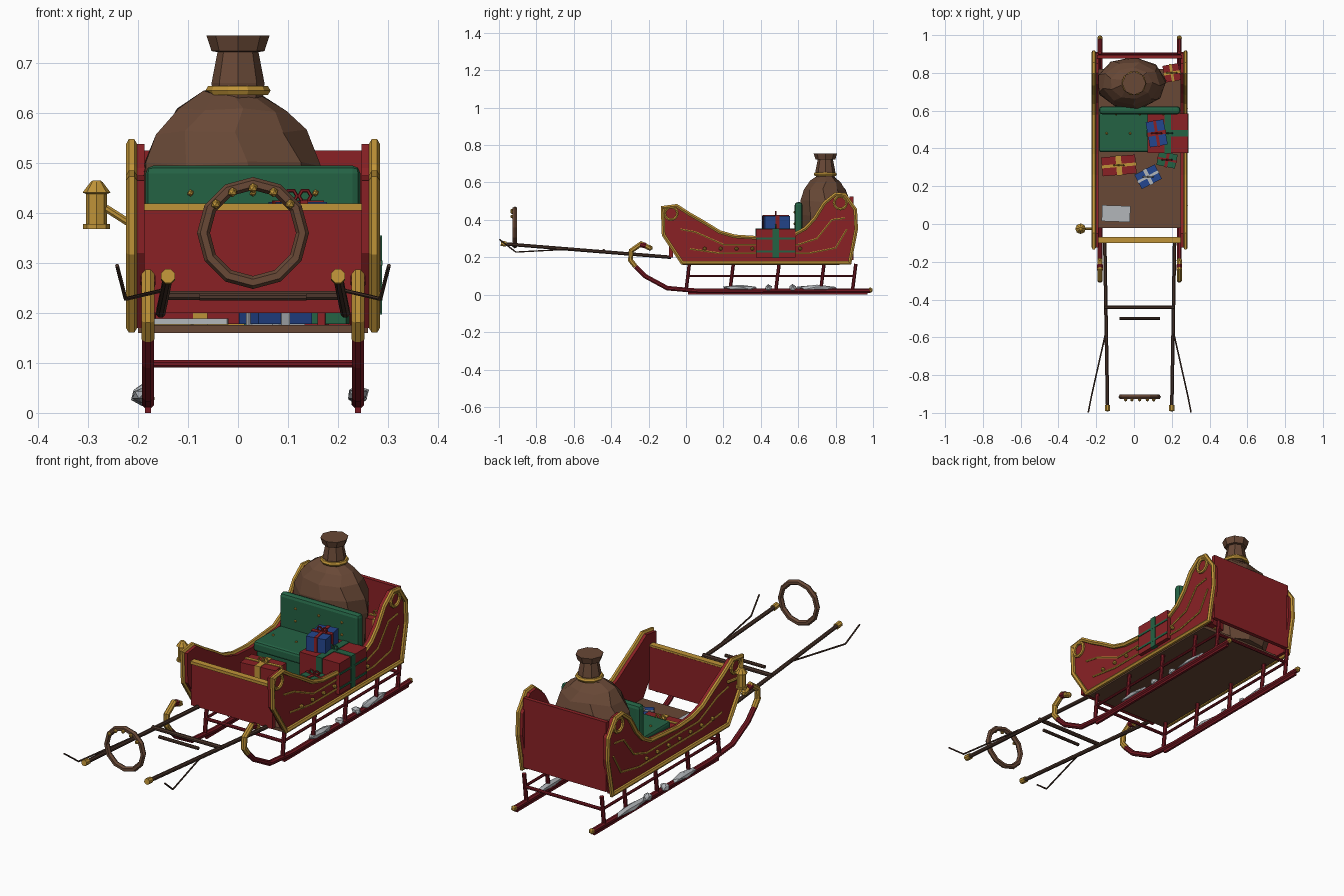
import bpy, bmesh, math, random
from mathutils import Vector, Matrix

if "Cube" in bpy.data.objects:
    bpy.data.objects.remove(bpy.data.objects["Cube"])

random.seed(3)
CX = 0.03  # centre line of the sleigh


def mat(name, r, g, b):
    m = bpy.data.materials.new(name)
    lin = [((c / 255 + 0.055) / 1.055) ** 2.4 for c in (r, g, b)]
    m.diffuse_color = (*lin, 1)
    m.use_nodes = True
    m.node_tree.nodes["Principled BSDF"].inputs["Base Color"].default_value = m.diffuse_color
    return m


RED = mat("red paint", 138, 33, 37)
DARKRED = mat("runner red", 118, 24, 34)
GOLD = mat("gold", 192, 148, 56)
BROWN = mat("brown wood", 104, 72, 54)
DARK = mat("dark wood", 76, 54, 44)
GREEN = mat("green cloth", 36, 98, 68)
BLUE = mat("blue paper", 36, 70, 142)
GREY = mat("pale grey", 178, 182, 186)


def make(name, bm, m):
    bmesh.ops.recalc_face_normals(bm, faces=bm.faces)
    me = bpy.data.meshes.new(name)
    bm.to_mesh(me)
    bm.free()
    me.materials.append(m)
    ob = bpy.data.objects.new(name, me)
    bpy.context.collection.objects.link(ob)
    return ob


def box(name, c, size, m, rot=0, bevel=0):
    bm = bmesh.new()
    bmesh.ops.create_cube(bm, size=1, matrix=Matrix.Translation(c) @ Matrix.Rotation(math.radians(rot), 4, 'Z')
                          @ Matrix.Diagonal((*size, 1)))
    ob = make(name, bm, m)
    if bevel:
        b = ob.modifiers.new("round", 'BEVEL')
        b.width, b.segments = bevel, 2
    return ob


def ball(name, c, size, m, sub=1, jitter=0):
    bm = bmesh.new()
    bmesh.ops.create_icosphere(bm, subdivisions=sub, radius=1)
    for v in bm.verts:
        k = 1 + random.uniform(-jitter, jitter)
        v.co = Vector(c) + Vector([v.co[i] * size[i] * k for i in range(3)])
    return make(name, bm, m)


def tube(name, pts, r, m, closed=False, sides=8):
    """Sweep a round section along a path with mitred corners."""
    bm = bmesh.new()
    P = [Vector(p) for p in pts]
    n, rings, up = len(P), [], None
    for i, p in enumerate(P):
        a = P[i - 1] if i or closed else p
        b = P[(i + 1) % n] if i < n - 1 or closed else p
        d1 = (p - a).normalized() if a != p else (b - p).normalized()
        d2 = (b - p).normalized() if b != p else d1
        t = (d1 + d2).normalized()
        if up is None:
            up = t.cross(Vector((1, 0, 0)))
            if up.length < 0.1:
                up = Vector((0, 0, 1))
        u = (up - t * up.dot(t)).normalized()
        up = u
        w = t.cross(u)
        k = min(1.4, 1 / max(0.5, t.dot(d1)))
        rings.append([bm.verts.new(p + r * (u * k * math.cos(q) + w * math.sin(q)))
                      for q in [2 * math.pi * (j + .5) / sides for j in range(sides)]])
    for i in range(n if closed else n - 1):
        A, B = rings[i], rings[(i + 1) % n]
        for j in range(sides):
            bm.faces.new((A[j], A[(j + 1) % sides], B[(j + 1) % sides], B[j]))
    if not closed:
        bm.faces.new(rings[0])
        bm.faces.new(rings[-1])
    return make(name, bm, m)


def ring(name, c, R, r, m, axis='x', n=12):
    pts = []
    for i in range(n):
        a, b = R * math.cos(2 * math.pi * i / n), R * math.sin(2 * math.pi * i / n)
        off = {'x': (0, a, b), 'y': (a, 0, b), 'z': (a, b, 0)}[axis]
        pts.append(Vector(c) + Vector(off))
    return tube(name, pts, r, m, True, 6)


def lathe(name, c, prof, m, n=8, sx=1, sy=1, jitter=0):
    bm = bmesh.new()
    rings = []
    for r, z in prof:
        ph = random.uniform(-jitter, jitter) * 2
        rings.append([bm.verts.new((c[0] + sx * r * math.cos(2 * math.pi * j / n + ph),
                                    c[1] + sy * r * math.sin(2 * math.pi * j / n + ph),
                                    z + random.uniform(-jitter, jitter) * .1)) for j in range(n)])
    for A, B in zip(rings, rings[1:]):
        for j in range(n):
            bm.faces.new((A[j], A[(j + 1) % n], B[(j + 1) % n], B[j]))
    bm.faces.new(rings[0])
    bm.faces.new(rings[-1])
    return make(name, bm, m)


def present(name, x, y, z0, z1, w, d, rot, m, rib):
    z, h = (z0 + z1) / 2, z1 - z0
    box(name, (x, y, z), (w, d, h), m, rot)
    box(name + "_ribbon_a", (x, y, z), (w * .16, d + .006, h + .006), rib, rot)
    box(name + "_ribbon_b", (x, y, z), (w + .006, d * .16, h + .006), rib, rot)
    for s in (-1, 1):  # bow loops
        ring(name + "_bow", (x + s * .014, y, z1 + .012), .012, .004, rib, 'y', 6)


# Side panels, gold rims, scrolls, trim and studs
OUT = [(-.125, .465), (-.05, .475), (.02, .43), (.09, .39), (.18, .335), (.26, .312), (.37, .305), (.58, .322),
       (.64, .355), (.69, .41), (.74, .49), (.80, .538), (.85, .533), (.905, .455), (.91, .35), (.875, .17),
       (-.02, .17), (-.12, .32)]
TRIM_A = [(-.03, .35), (.05, .335), (.2, .268), (.6, .268), (.7, .30), (.78, .40), (.85, .41)]
TRIM_B = [(.02, .245), (.18, .222), (.66, .222), (.80, .25), (.86, .35)]
for s in (-1, 1):
    x = CX + s * .227
    bm = bmesh.new()
    f = bm.faces.new([bm.verts.new((x - .01, y, z)) for y, z in OUT])
    ext = bmesh.ops.extrude_face_region(bm, geom=[f])
    for v in ext['geom']:
        if isinstance(v, bmesh.types.BMVert):
            v.co.x += .02
    make("side_panel", bm, RED)
    xo = CX + s * .243
    tube("side_rim", [(xo, y, z) for y, z in OUT], .011, GOLD, True, 6)
    ring("front_scroll", (xo, -.08, .435), .034, .008, GOLD)
    ring("back_scroll", (xo, .825, .492), .034, .008, GOLD)
    for t in (TRIM_A, TRIM_B):
        tube("side_trim", [(CX + s * .238, y, z) for y, z in t], .005, GOLD, False, 6)
    for i in range(7):
        ball("stud", (CX + s * .245, .1 + i * .085, .246), (.011, .011, .011), GOLD)

# Floor, front and back panels
box("floor", (CX, .40, .168), (.46, .84, .016), BROWN)
box("front_panel", (CX, -.08, .305), (.44, .022, .21), RED)
box("front_trim", (CX, -.085, .412), (.44, .03, .014), GOLD)
box("back_panel", (CX, .885, .355), (.45, .02, .34), RED)

# Runners with gold curls, struts and rails
CURL = [(-.27, .15), (-.297, .185), (-.293, .235), (-.24, .272), (-.195, .25)]
for s in (-1, 1):
    x = CX + s * .21
    tube("runner", [(x, .985, .022), (x, .07, .02), (x, -.10, .035), (x, -.22, .10), (x, -.27, .15)], .013, DARKRED)
    box("runner_blade", (x, .49, .006), (.012, .96, .012), DARKRED)
    tube("runner_curl", [(x, y, z) for y, z in CURL], .014, GOLD)
    tube("curl_band", [(x, -.245, .269), (x, -.215, .262)], .016, DARKRED)
    ball("curl_tip", (x, -.193, .25), (.016, .016, .016), GOLD)
    ball("runner_tip", (x, .985, .024), (.015, .015, .015), GOLD)
    tube("runner_rail", [(x, .0, .10), (x, .90, .10)], .007, DARKRED)
    for y in (0, .235, .48, .72, .89):
        tube("strut", [(x, y, .02), (x, y + .018, .165)], .010, DARKRED)
    # Ice lumps on the runners
    lx = x - .012 if s < 0 else x
    for y, ly, r in ((.29, .10, .016), (.44, .02, .02), (.57, .02, .02), (.70, .12, .016)):
        ball("ice_lump", (lx, y, .036), (.022, ly, r), GREY, 1, .15)
for y in (.01, .90):
    tube("cross_bar", [(CX - .21, y, .098), (CX + .21, y, .098)], .008, DARKRED)

# Bench with buttons
box("seat_base", (CX, .485, .23), (.41, .18, .12), GREEN)
box("seat_cushion", (CX, .485, .31), (.43, .21, .05), GREEN, 0, .012)
box("backrest", (CX, .602, .365), (.43, .042, .26), GREEN, 0, .016)
for dx in (-.125, 0, .125):
    for z in (.38, .44):
        ball("back_button", (CX + dx, .58, z), (.007, .007, .007), GOLD)
    ball("seat_button", (CX - .05 + dx, .48, .335), (.007, .007, .007), GOLD)

# Sack with tied neck
S = (-.015, .745)
lathe("sack", S, [(.75, .18), (.93, .28), (1.0, .42), (.97, .50), (.82, .56), (.60, .605), (.30, .64)],
      BROWN, 9, .187, .14, .09)
lathe("sack_neck", (0, .745), [(.05, .63), (.053, .66), (.041, .722), (.053, .724), (.063, .755)], BROWN, 8)
ring("sack_tie", (0, .745, .645), .055, .010, GOLD, 'z', 10)

# Presents and papers
present("large_red_present", .178, .48, .20, .352, .215, .21, 0, RED, GREEN)
for z in (.23, .30):
    box("present_stripe", (.287, .48, z), (.004, .21, .010), GREEN)
present("blue_present", .12, .48, .352, .422, .095, .135, 10, BLUE, RED)
present("red_present", -.08, .31, .178, .285, .18, .10, 5, RED, GOLD)
present("small_blue_present", .075, .25, .178, .265, .12, .085, 27, BLUE, GREY)
present("green_present", .175, .34, .178, .28, .10, .075, -12, GREEN, RED)
present("rear_present", .20, .80, .178, .40, .085, .09, 10, RED, GOLD)
box("paper_stack", (-.095, .055, .183), (.15, .085, .012), GREY, -2)

# Lantern on an arm
L = (-.283, -.025)
tube("lantern_arm", [(-.21, -.025, .375), (-.265, -.025, .41)], .008, GOLD)
lathe("lantern", L, [(.027, .368), (.027, .378), (.021, .378), (.021, .438), (.028, .441), (.012, .462), (.008, .465)],
      GOLD, 8)

# Shafts, cross bars and reins
for s in (-1, 1):
    tube("shaft", [(CX + s * .185, -.08, .20), (CX + s * .17, -.975, .272)], .010, DARK)
    tube("shaft_cap", [(CX + s * .17, -.96, .271), (CX + s * .17, -.99, .274)], .015, GOLD)
    tube("rein", [(CX + s * .182, -.585, .245), (CX + s * .255, -.91, .228), (CX + s * .272, -.997, .295)],
         .004, DARK, False, 6)
tube("shaft_bar", [(CX - .185, -.44, .235), (CX + .185, -.44, .235)], .010, DARK)
tube("swing_bar", [(CX - .107, -.5, .232), (CX + .107, -.5, .232)], .008, DARK)

# Harness collar with bells
ring("collar", (CX, -.915, .36), .099, .013, BROWN, 'y', 12)
for a in (40, 65, 90, 115, 140):
    q = math.radians(a)
    ball("bell", (CX + .097 * math.cos(q), -.93, .36 + .09 * math.sin(q)), (.010, .010, .010), GOLD)
